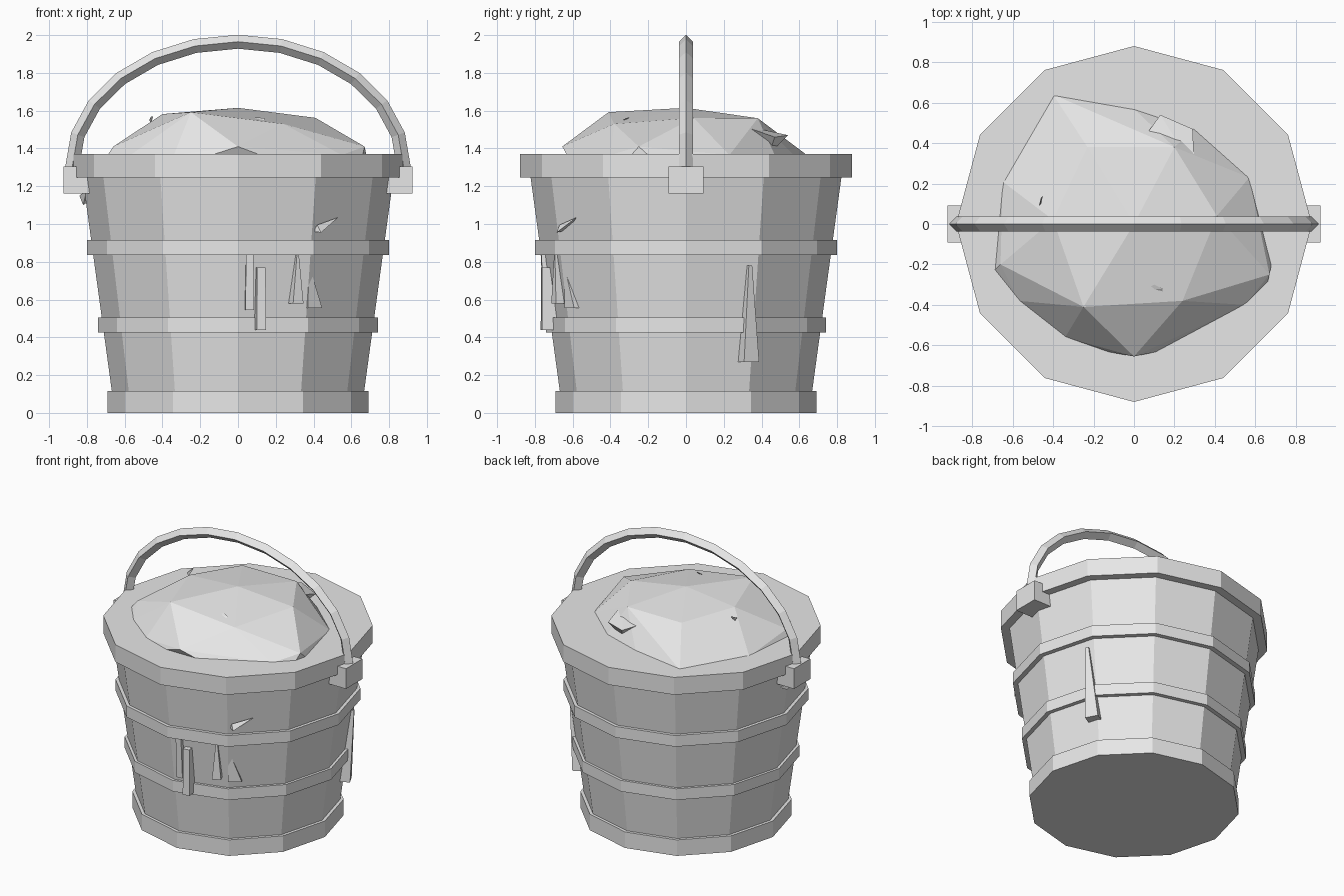
import bpy, bmesh
from math import sin, cos, pi, radians
from mathutils import Vector, Matrix

cube = bpy.data.objects.get("Cube")
if cube:
    bpy.data.objects.remove(cube, do_unlink=True)

grey = bpy.data.materials.new("plain grey")
grey.use_nodes = True
grey.diffuse_color = (0.8, 0.8, 0.8, 1)
grey.node_tree.nodes["Principled BSDF"].inputs["Base Color"].default_value = (0.8, 0.8, 0.8, 1)


def finish(name, bm):
    bmesh.ops.recalc_face_normals(bm, faces=bm.faces)
    mesh = bpy.data.meshes.new(name)
    bm.to_mesh(mesh)
    bm.free()
    mesh.materials.append(grey)
    obj = bpy.data.objects.new(name, mesh)
    bpy.context.collection.objects.link(obj)
    return obj


def tub(name, r_low, r_high, z_low, z_high, sides=12):
    bm = bmesh.new()
    bmesh.ops.create_cone(bm, cap_ends=True, segments=sides, radius1=r_low, radius2=r_high,
                          depth=z_high - z_low,
                          matrix=Matrix.Translation((0, 0, (z_low + z_high) / 2)))
    return finish(name, bm)


def hull(name, points):
    bm = bmesh.new()
    for p in points:
        bm.verts.new(p)
    res = bmesh.ops.convex_hull(bm, input=bm.verts)
    loose = {g for g in res["geom_interior"] + res["geom_unused"]
             if isinstance(g, bmesh.types.BMVert)}
    bmesh.ops.delete(bm, geom=list(loose), context="VERTS")
    return finish(name, bm)


# Staved body, base band, hoops and rim
tub("bucket_body", 0.655, 0.83, 0.02, 1.3)
tub("base_band", 0.69, 0.69, 0, 0.115)
tub("lower_hoop", 0.74, 0.74, 0.425, 0.505)
tub("upper_hoop", 0.80, 0.80, 0.835, 0.915)
tub("top_rim", 0.88, 0.88, 1.245, 1.37)

# Handle: diamond section swept along a half ellipse
bm = bmesh.new()
rings = []
for i in range(13):
    a = pi * i / 12
    centre = Vector((0.878 * cos(a), 0, 1.30 + 0.665 * sin(a)))
    out = Vector((0.665 * cos(a), 0, 0.878 * sin(a))).normalized()
    side = Vector((0, 1, 0))
    rings.append([bm.verts.new(centre + 0.037 * d) for d in (out, side, -out, -side)])
for a, b in zip(rings, rings[1:]):
    for j in range(4):
        k = (j + 1) % 4
        bm.faces.new((a[j], a[k], b[k], b[j]))
bm.faces.new(rings[0])
bm.faces.new(rings[-1])
finish("handle", bm)

# Handle mounts
for side, label in ((1, "left"), (-1, "right")):
    bm = bmesh.new()
    bmesh.ops.create_cube(bm, size=1)
    bmesh.ops.scale(bm, vec=(0.145, 0.185, 0.145), verts=bm.verts)
    bmesh.ops.translate(bm, vec=(side * 0.85, 0, 1.233), verts=bm.verts)
    finish(label + "_handle_mount", bm)

# Heaped filling
crown = [(0, 0, 1.615), (0.41, 0.04, 1.562), (-0.4, 0.02, 1.582), (-0.25, -0.41, 1.592),
         (0.24, -0.38, 1.53), (-0.23, 0.38, 1.56), (0.2, 0.38, 1.56)]
shoulder = [(0, -0.655, 1.41), (0.67, -0.25, 1.41), (-0.66, -0.2, 1.41)]
outline = [(-0.4, 0.64), (0, 0.57), (0.3, 0.47), (0.57, 0.23), (0.62, 0), (0.68, -0.2),
           (0.66, -0.29), (0.55, -0.4), (0.3, -0.52), (0.12, -0.63), (-0.14, -0.63),
           (-0.34, -0.56), (-0.57, -0.38), (-0.69, -0.23), (-0.65, 0.21)]
hull("filling", crown + shoulder + [(x, y, 1.365) for x, y in outline])

# Lumps on the filling
hull("back_lump", [(0.24, 0.29, 1.5), (0.3, 0.27, 1.53), (0.29, 0.47, 1.46),
                   (0.13, 0.54, 1.47), (0.03, 0.4, 1.5), (0.2, 0.44, 1.37)])
hull("front_lump", [(0.04, -0.33, 1.55), (0.1, -0.3, 1.565), (0.14, -0.32, 1.56),
                    (0.15, -0.37, 1.52), (0.1, -0.34, 1.5)])
hull("side_lump", [(-0.47, 0.09, 1.55), (-0.46, 0.13, 1.57), (-0.45, 0.14, 1.57),
                   (-0.46, 0.1, 1.53)])


# Splinters: tapered slats standing off the staves
def splinter(name, angle, low, high, reach_low, reach_high, w_low, w_high, shift=0):
    a = radians(angle)
    out, along = Vector((cos(a), sin(a), 0)), Vector((-sin(a), cos(a), 0))
    pts = []
    for z, reach, w, s in ((low, reach_low, w_low, 0), (high, reach_high, w_high, shift)):
        for r in (reach - 0.09, reach):
            for e in (-0.5, 0.5):
                pts.append(out * r + along * (s + e * w) + Vector((0, 0, z)))
    return hull(name, pts)


splinter("front_splinter_a", -85.3, 0.545, 0.835, 0.755, 0.77, 0.045, 0.04)
splinter("front_splinter_b", -80.8, 0.44, 0.77, 0.775, 0.775, 0.05, 0.045)
splinter("front_splinter_c", -65.5, 0.58, 0.835, 0.77, 0.765, 0.06, 0.012)
splinter("front_splinter_d", -56.5, 0.555, 0.765, 0.74, 0.745, 0.09, 0.01, -0.04)
splinter("left_splinter", 28, 0.27, 0.78, 0.74, 0.765, 0.09, 0.02, -0.02)
hull("front_sliver", [(0.40, -0.66, 0.96), (0.44, -0.685, 0.955), (0.42, -0.67, 0.995),
                      (0.53, -0.58, 1.035), (0.39, -0.62, 0.97)])
hull("right_sliver", [(-0.8, -0.03, 1.18), (-0.84, 0, 1.15), (-0.82, 0.02, 1.1),
                      (-0.79, 0.06, 1.12)])
